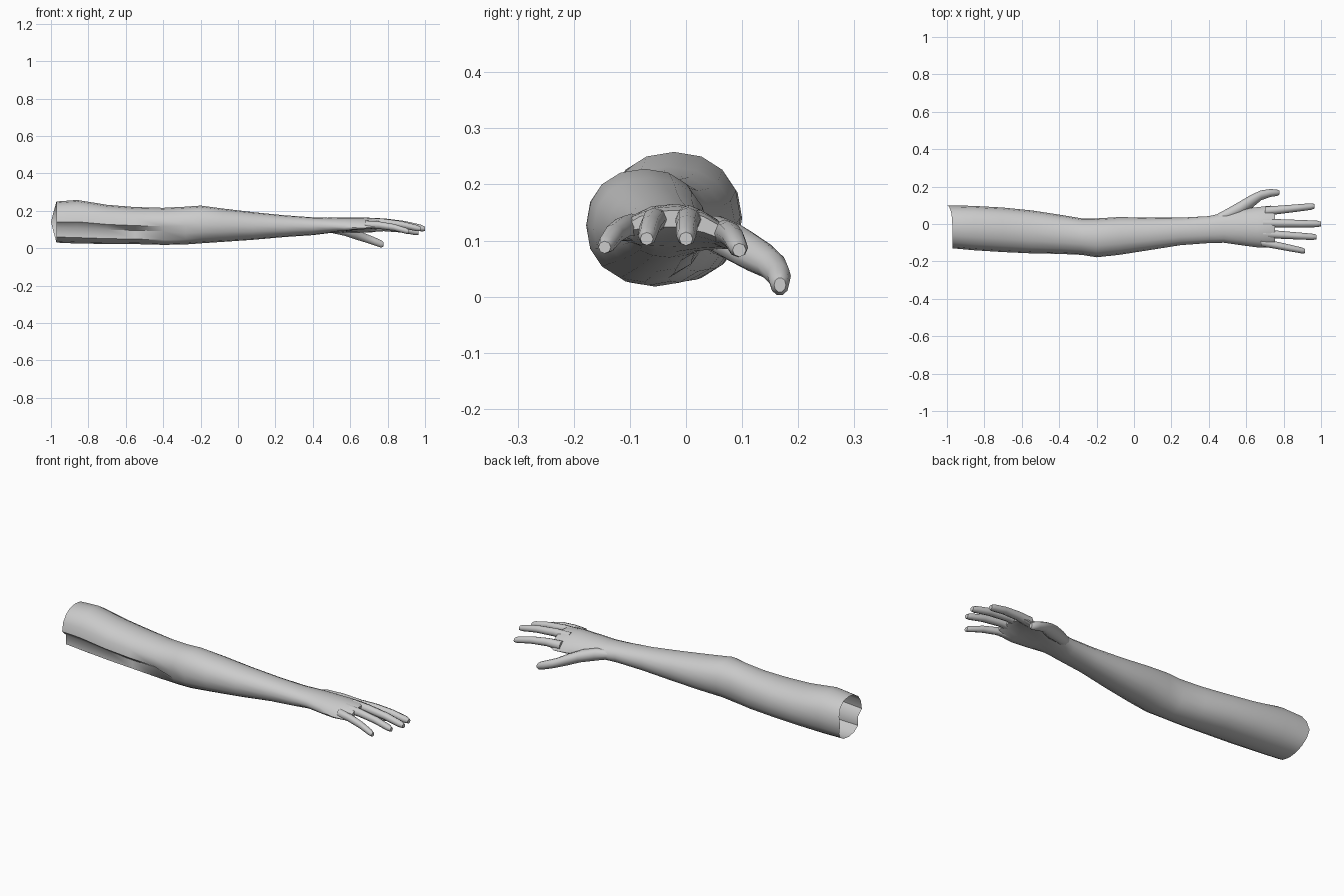
import bpy, bmesh, math

old = bpy.data.objects.get("Cube")
if old:
    bpy.data.objects.remove(old)

skin = bpy.data.materials.new("pale_grey")
skin.use_nodes = True
grey = (0.6, 0.6, 0.6, 1)
skin.diffuse_color = grey
skin.node_tree.nodes["Principled BSDF"].inputs["Base Color"].default_value = grey


def loft(name, rings, sides, cap_start=True, power=1.0, shape=None, sharp=50):
    """Skin a tube through rings given as (x, y_min, y_max, z_min, z_max)."""
    bm = bmesh.new()
    loops = []
    for x, y0, y1, z0, z1 in rings:
        loop = []
        for i in range(sides):
            a = math.tau * i / sides
            c, s = math.cos(a), math.sin(a)
            u = math.copysign(abs(c) ** power, c)
            v = math.copysign(abs(s) ** power, s)
            p = (x, (y0 + y1) / 2 + u * (y1 - y0) / 2, (z0 + z1) / 2 + v * (z1 - z0) / 2)
            loop.append(bm.verts.new(shape(p, i) if shape else p))
        loops.append(loop)
    for a, b in zip(loops, loops[1:]):
        for i in range(sides):
            j = (i + 1) % sides
            bm.faces.new((a[i], a[j], b[j], b[i]))
    if cap_start:
        bm.faces.new(loops[0][::-1])
    bm.faces.new(loops[-1])
    bmesh.ops.recalc_face_normals(bm, faces=bm.faces)
    mesh = bpy.data.meshes.new(name)
    bm.to_mesh(mesh)
    bm.free()
    mesh.materials.append(skin)
    obj = bpy.data.objects.new(name, mesh)
    bpy.context.collection.objects.link(obj)
    bpy.ops.object.select_all(action="DESELECT")
    obj.select_set(True)
    bpy.context.view_layer.objects.active = obj
    bpy.ops.object.shade_smooth_by_angle(angle=math.radians(sharp))
    return obj


ARM_SIDES = 16


def arm_shape(p, i):
    x, y, z = p
    # slanted open rim at the shoulder
    if x < -0.96:
        x -= 0.03 * min(1, max(0, (y + 0.09) / 0.18)) * (1 - min(1, abs(z - 0.14) / 0.12))
    # crease along the front of the upper arm
    if i == 9 and x < -0.3:
        y += 0.025
        z += 0.015
    # arched palm, lower on the thumb side
    w = min(1, max(0, (x - 0.42) / 0.2))
    return x, y, z - 3 * w * (y + 0.03) ** 2


# arm from open shoulder end to knuckles
loft("arm_and_palm", [
    (-0.97, -0.13, 0.10, 0.03, 0.25),
    (-0.86, -0.14, 0.097, 0.025, 0.258),
    (-0.70, -0.15, 0.088, 0.023, 0.232),
    (-0.55, -0.157, 0.073, 0.022, 0.22),
    (-0.40, -0.16, 0.05, 0.018, 0.216),
    (-0.28, -0.165, 0.03, 0.02, 0.222),
    (-0.20, -0.178, 0.03, 0.026, 0.228),
    (-0.08, -0.165, 0.037, 0.034, 0.212),
    (0.08, -0.14, 0.034, 0.045, 0.193),
    (0.25, -0.113, 0.034, 0.06, 0.176),
    (0.40, -0.102, 0.042, 0.07, 0.165),
    (0.48, -0.10, 0.06, 0.08, 0.163),
    (0.57, -0.113, 0.08, 0.09, 0.165),
    (0.66, -0.125, 0.09, 0.105, 0.166),
    (0.73, -0.125, 0.098, 0.115, 0.162),
    (0.755, -0.11, 0.09, 0.125, 0.155),
], ARM_SIDES, cap_start=False, power=0.92, shape=arm_shape)


def finger(name, root, tip, radius):
    """Slightly curled tapering finger."""
    rings = []
    for t, k in ((0, 1.15), (0.3, 1), (0.65, 0.9), (0.93, 0.8), (1, 0.55)):
        x, y, z = (a + (b - a) * t for a, b in zip(root, tip))
        z += 0.012 * math.sin(math.pi * t)
        r = radius * k
        rings.append((x, y - r, y + r, z - r, z + r))
    loft(name, rings, 8)


finger("index_finger", (0.70, 0.068, 0.112), (0.965, 0.095, 0.083), 0.022)
finger("middle_finger", (0.69, 0.005, 0.138), (1.0, 0.0, 0.103), 0.022)
finger("ring_finger", (0.69, -0.052, 0.138), (0.975, -0.07, 0.103), 0.021)
finger("little_finger", (0.68, -0.097, 0.125), (0.915, -0.145, 0.088), 0.02)

# thumb with its fleshy base
loft("thumb", [
    (0.43, 0.0, 0.045, 0.095, 0.14),
    (0.50, 0.02, 0.083, 0.08, 0.145),
    (0.57, 0.045, 0.123, 0.065, 0.13),
    (0.63, 0.085, 0.158, 0.045, 0.105),
    (0.68, 0.127, 0.18, 0.03, 0.08),
    (0.73, 0.145, 0.187, 0.014, 0.06),
    (0.765, 0.15, 0.184, 0.002, 0.044),
    (0.777, 0.157, 0.178, 0.008, 0.034),
], 10)
